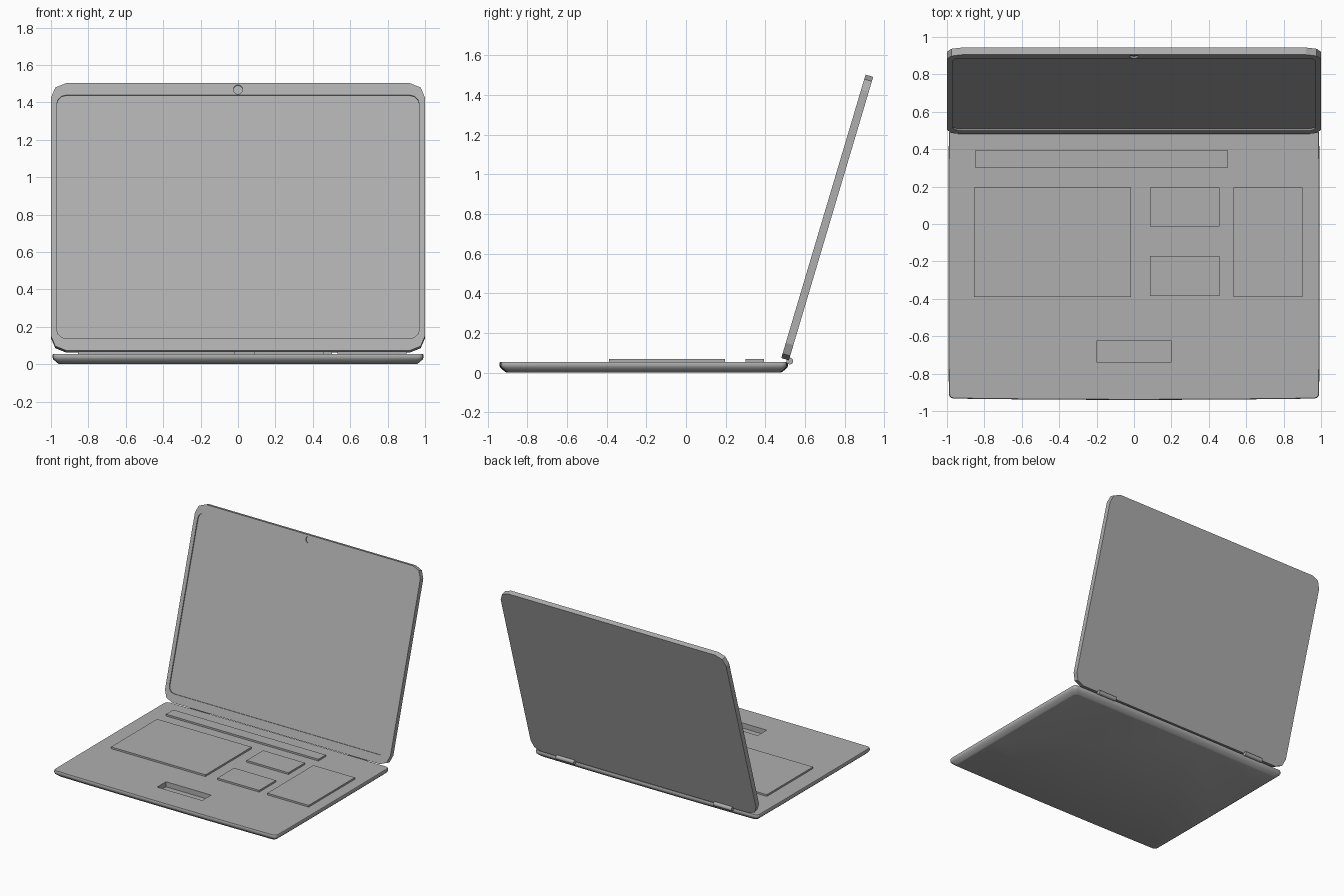
import bpy, bmesh, math
from mathutils import Matrix

default = bpy.data.objects.get("Cube")
if default:
    bpy.data.objects.remove(default, do_unlink=True)

GREY = (0.427, 0.427, 0.427, 1)
grey = bpy.data.materials.new("plain grey")
grey.use_nodes = True
grey.diffuse_color = GREY
grey.node_tree.nodes["Principled BSDF"].inputs["Base Color"].default_value = GREY


def rounded_rect(hx, hy, radius, steps, edge_cuts=1):
    """Counter-clockwise outline; edge_cuts splits each straight side."""
    pts = []
    for k, (sx, sy) in enumerate(((1, 1), (-1, 1), (-1, -1), (1, -1))):
        for i in range(steps + 1):
            a = math.radians(90) * (k + i / steps)
            pts.append((sx * (hx - radius) + radius * math.cos(a),
                        sy * (hy - radius) + radius * math.sin(a)))
    out = []
    for i, p in enumerate(pts):
        q = pts[(i + 1) % len(pts)]
        cuts = edge_cuts if math.dist(p, q) > 0.3 else 1
        for j in range(cuts):
            t = j / cuts
            out.append((p[0] + (q[0] - p[0]) * t, p[1] + (q[1] - p[1]) * t))
    return out


def stack(name, layers, matrix=Matrix()):
    """Solid skinned through (outline, z) layers, bottom to top."""
    bm = bmesh.new()
    rings = [[bm.verts.new((x, y, z)) for x, y in pts] for pts, z in layers]
    for a, b in zip(rings, rings[1:]):
        for i in range(len(a)):
            j = (i + 1) % len(a)
            bm.faces.new((a[i], a[j], b[j], b[i]))
    bm.faces.new(rings[0][::-1])
    bm.faces.new(rings[-1])
    return finish(name, bm, matrix)


def finish(name, bm, matrix=Matrix()):
    mesh = bpy.data.meshes.new(name)
    bm.to_mesh(mesh)
    bm.free()
    mesh.materials.append(grey)
    obj = bpy.data.objects.new(name, mesh)
    bpy.context.collection.objects.link(obj)
    obj.matrix_world = matrix
    return obj


def box(name, x0, x1, y0, y1, z0, z1):
    rect = [(x0, y0), (x1, y0), (x1, y1), (x0, y1)]
    return stack(name, [(rect, z0), (rect, z1)])


def activate(obj):
    bpy.ops.object.select_all(action='DESELECT')
    obj.select_set(True)
    bpy.context.view_layer.objects.active = obj


def cut(obj, cutter):
    cutter.hide_render = True
    bpy.context.view_layer.update()
    mod = obj.modifiers.new("cut", 'BOOLEAN')
    mod.operation = 'DIFFERENCE'
    mod.solver = 'EXACT'
    mod.object = cutter
    activate(obj)
    bpy.ops.object.modifier_apply(modifier=mod.name)
    bpy.data.objects.remove(cutter, do_unlink=True)


def smooth(obj, degrees):
    activate(obj)
    bpy.ops.object.shade_smooth_by_angle(angle=math.radians(degrees))


# Base: gently bowed slab with a tucked-under lower edge
BASE_HX, BASE_HY, BASE_Y = 0.99, 0.72, -0.213
TOP = 0.055


def base_outline(inset):
    pts = rounded_rect(BASE_HX - inset, BASE_HY - inset, 0.025, 3, 10)
    return [(x * (1 + 0.002 * (1 - (y / BASE_HY) ** 2)),
             BASE_Y + y * (1 + 0.01 * (1 - (x / BASE_HX) ** 2))) for x, y in pts]


profile = [(0.038, 0), (0.031, 0.003), (0.017, 0.014), (0.004, 0.026),
           (0, 0.036), (0, 0.048), (0.003, TOP)]
base = stack("base", [(base_outline(inset), z) for inset, z in profile])
cut(base, box("touchpad_cutter", -0.2, 0.2, -0.738, -0.626, 0.014, 0.1))
smooth(base, 35)

# Raised key blocks
for name, x0, x1, y0, y1 in (
        ("function_key_row", -0.85, 0.503, 0.301, 0.394),
        ("main_key_block", -0.855, -0.016, -0.389, 0.196),
        ("upper_key_block", 0.086, 0.457, -0.014, 0.196),
        ("lower_key_block", 0.086, 0.457, -0.384, -0.172),
        ("number_key_block", 0.532, 0.9, -0.389, 0.196)):
    box(name, x0, x1, y0, y1, TOP - 0.005, 0.069)

# Lid: leaning panel, local y runs up the panel and local z out of its front
LID_H = 1.49
lean = (Matrix.Translation((0, 0.48, 0.074))
        @ Matrix.Rotation(math.radians(73.43), 4, 'X')
        @ Matrix.Translation((0, LID_H / 2, 0)))
panel = rounded_rect(1, LID_H / 2, 0.08, 2)
lid = stack("lid", [(panel, -0.04), (panel, 0)], lean)

# Recessed screen and camera hole
screen = rounded_rect(0.969, LID_H / 2 - 0.066, 0.05, 3)
cut(lid, stack("screen_cutter", [(screen, -0.009), (screen, 0.05)], lean))
eye = [(0.025 * math.cos(math.tau * i / 24),
        LID_H / 2 - 0.035 + 0.025 * math.sin(math.tau * i / 24)) for i in range(24)]
cut(lid, stack("camera_cutter", [(eye, -0.009), (eye, 0.05)], lean))

# Hinge barrels
for name, side in (("left_hinge", 1), ("right_hinge", -1)):
    bm = bmesh.new()
    bmesh.ops.create_cone(bm, cap_ends=True, segments=20, radius1=0.017,
                          radius2=0.017, depth=0.16)
    hinge = finish(name, bm, Matrix.Translation((side * 0.7, 0.523, 0.059))
                   @ Matrix.Rotation(math.radians(90), 4, 'Y'))
    smooth(hinge, 30)
